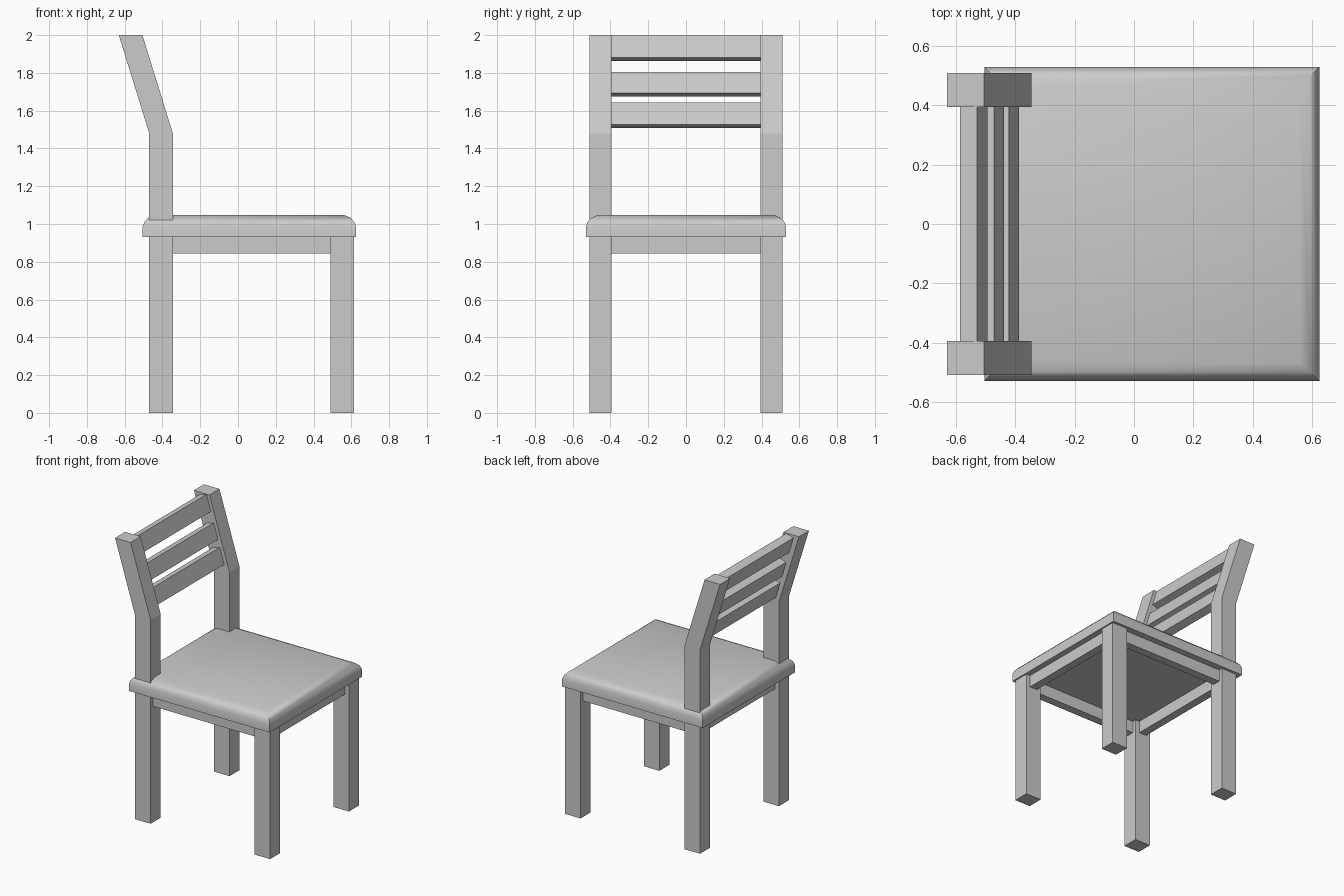
import bpy
import math

cube = bpy.data.objects.get("Cube")
if cube:
    bpy.data.objects.remove(cube, do_unlink=True)

grey = bpy.data.materials.new("plain_grey")
grey.use_nodes = True
colour = (0.6, 0.6, 0.6, 1)
grey.diffuse_color = colour
grey.node_tree.nodes["Principled BSDF"].inputs["Base Color"].default_value = colour


def add_mesh(name, verts, faces):
    mesh = bpy.data.meshes.new(name)
    mesh.from_pydata(verts, [], faces)
    mesh.materials.append(grey)
    obj = bpy.data.objects.new(name, mesh)
    bpy.context.collection.objects.link(obj)
    return obj


def extrude_profile(name, profile, y0, y1):
    """Extrude a clockwise-from-the-front (x, z) outline along y."""
    n = len(profile)
    verts = [(x, y, z) for y in (y0, y1) for x, z in profile]
    faces = [tuple(range(n)), tuple(reversed(range(n, 2 * n)))]
    faces += [(i, i + n, (i + 1) % n + n, (i + 1) % n) for i in range(n)]
    return add_mesh(name, verts, faces)


def box(name, x0, x1, y0, y1, z0, z1):
    outline = [(x0, z0), (x1, z0), (x1, z1), (x0, z1)]
    return extrude_profile(name, outline, y0, y1)


# Seat: stacked rectangles with a rounded, mitred upper rim
X0, X1, Y = -0.505, 0.625, 0.53
rim = [(0, 0.93), (0, 0.985), (0.01, 1.012), (0.031, 1.034), (0.065, 1.048)]
verts, faces = [], [(3, 2, 1, 0)]
for inset, z in rim:
    a, b, c = X0 + inset, X1 - inset, Y - inset
    verts += [(a, -c, z), (b, -c, z), (b, c, z), (a, c, z)]
for ring in range(len(rim) - 1):
    k = 4 * ring
    faces += [(k + i, k + (i + 1) % 4, k + 4 + (i + 1) % 4, k + 4 + i) for i in range(4)]
faces.append(tuple(range(len(verts) - 4, len(verts))))
seat = add_mesh("seat", verts, faces)
bpy.ops.object.select_all(action="DESELECT")
seat.select_set(True)
bpy.context.view_layer.objects.active = seat
bpy.ops.object.shade_smooth_by_angle(angle=math.radians(35))

# Back posts lean backwards above the bend; front legs are straight
post = [(-0.47, 0), (-0.345, 0), (-0.345, 1.48), (-0.506, 2), (-0.631, 2), (-0.47, 1.48)]
for side, y0, y1 in (("right", -0.51, -0.395), ("left", 0.395, 0.51)):
    extrude_profile(side + "_back_post", post, y0, y1)
    box(side + "_front_leg", 0.49, 0.615, y0, y1, 0, 0.93)

# Rails under the seat
for side, y in (("right", -0.453), ("left", 0.453)):
    box(side + "_rail", -0.345, 0.49, y - 0.03, y + 0.03, 0.843, 0.93)
for end, x in (("back", -0.408), ("front", 0.553)):
    box(end + "_rail", x - 0.03, x + 0.03, -0.395, 0.395, 0.843, 0.93)

# Back slats, tilted along the posts
lean = math.atan2(0.161, 0.52)
dx, dz = math.cos(lean) * 0.06, math.sin(lean) * 0.06
for name, top, bottom in (("top", 1.998, 1.882), ("middle", 1.806, 1.694), ("lower", 1.642, 1.526)):
    xt, xb = (-0.53 + (2 - z) * math.tan(lean) * 0.97 for z in (top, bottom))
    outline = [(xb - dx, bottom - dz), (xb, bottom), (xt, top), (xt - dx, top - dz)]
    extrude_profile(name + "_slat", outline, -0.395, 0.395)
